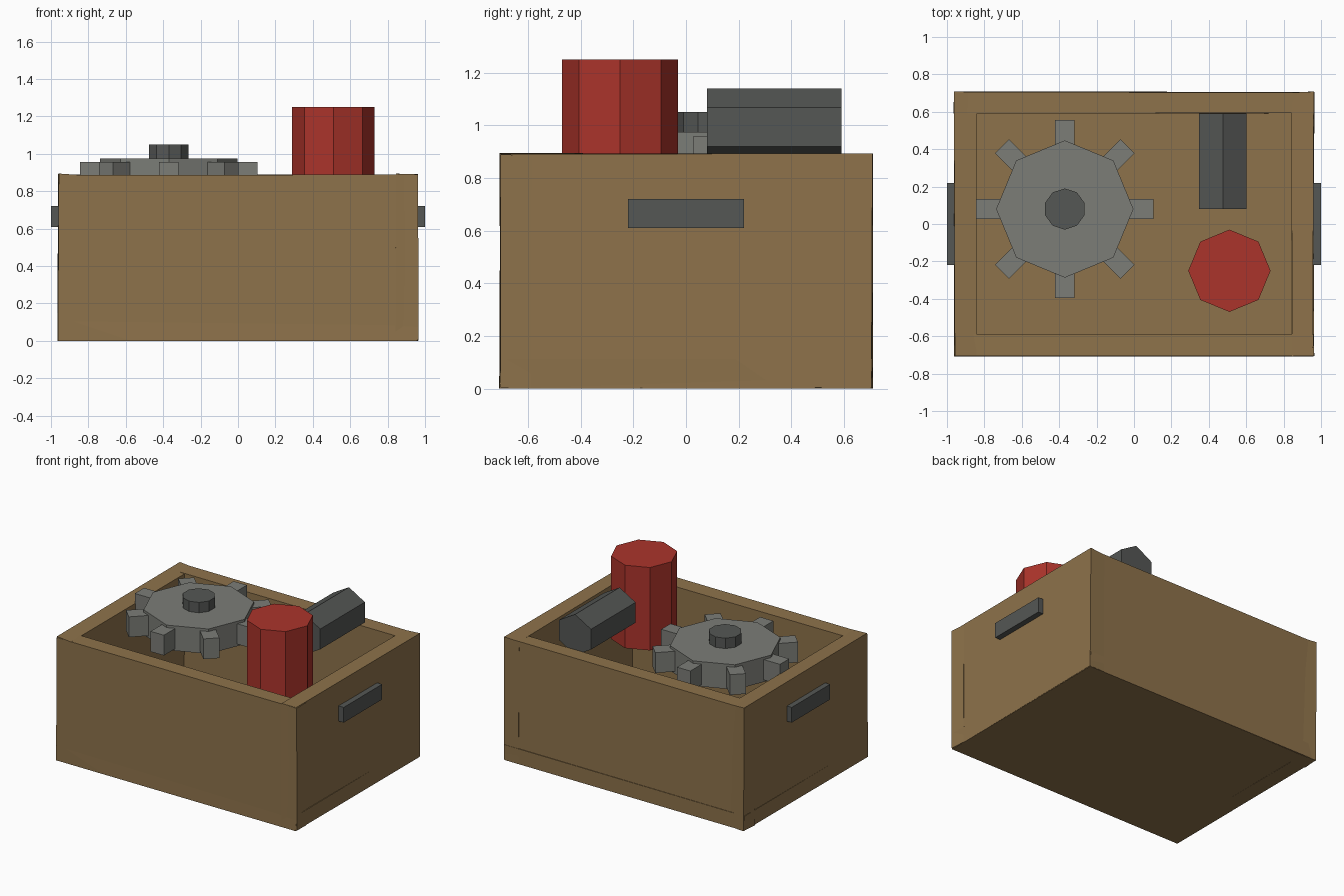
import bpy, random
from math import radians, cos, sin, pi

if "Cube" in bpy.data.objects:
    bpy.data.objects.remove(bpy.data.objects["Cube"])

random.seed(4)


def material(name, rgb):
    m = bpy.data.materials.new(name)
    m.diffuse_color = (*rgb, 1)
    m.use_nodes = True
    m.node_tree.nodes["Principled BSDF"].inputs["Base Color"].default_value = m.diffuse_color
    return m


WOOD = material("wood", (0.27, 0.17, 0.07))
RED = material("red_paint", (0.41, 0.034, 0.024))
STEEL = material("steel", (0.20, 0.205, 0.185))
DARK = material("dark_steel", (0.09, 0.095, 0.09))


def box(name, lo, hi, mat, wobble=0.0, turn=0.0):
    """Axis-aligned box between two corners, optionally hand-hewn or turned."""
    bpy.ops.mesh.primitive_cube_add(
        size=1, location=[(a + b) / 2 for a, b in zip(lo, hi)], rotation=(0, 0, turn))
    ob = bpy.context.object
    ob.name = name
    size = [b - a for a, b in zip(lo, hi)]
    for v in ob.data.vertices:
        for i in range(3):
            v.co[i] = v.co[i] * size[i] + random.uniform(-wobble, wobble)
        if wobble:
            v.co.z = max(v.co.z, -size[2] / 2)
    ob.data.materials.append(mat)
    return ob


def prism(name, sides, radius, depth, centre, mat, rotation=(0, 0, 0)):
    bpy.ops.mesh.primitive_cylinder_add(
        vertices=sides, radius=radius, depth=depth, location=centre, rotation=rotation)
    ob = bpy.context.object
    ob.name = name
    ob.data.materials.append(mat)
    return ob


# Crate: floor and four slightly uneven walls overlapping at the corners
W, D, H, T = 0.96, 0.705, 0.89, 0.115
box("crate_floor", (-W, -D, 0), (W, D, 0.11), WOOD, 0.004)
for label, s in (("front", -1), ("back", 1)):
    y = sorted((s * D, s * (D - T)))
    box(f"{label}_wall", (-W, y[0], 0), (W, y[1], H), WOOD, 0.005)
for label, s in (("left", -1), ("right", 1)):
    x = sorted((s * W, s * (W - T)))
    box(f"{label}_wall", (x[0], -D, 0), (x[1], D, H), WOOD, 0.005)
    # Grip bar on the outside of the end wall
    g = sorted((s * 0.93, s * 1.0))
    box(f"{label}_handle", (g[0], -0.22, 0.61), (g[1], 0.22, 0.72), DARK)

# Gear: octagonal disc, eight teeth and a hub
gx, gy = -0.37, 0.08
prism("gear_disc", 8, 0.367, 0.18, (gx, gy, 0.885), STEEL)
for i in range(8):
    a = i * pi / 4
    cx, cy = gx + 0.40 * cos(a), gy + 0.40 * sin(a)
    box(f"gear_tooth_{i + 1}", (cx - 0.075, cy - 0.053, 0.81),
        (cx + 0.075, cy + 0.053, 0.957), STEEL, turn=a)
prism("gear_hub", 10, 0.11, 0.22, (gx, gy, 0.94), DARK)

# Red octagonal canister
prism("canister", 8, 0.22, 0.60, (0.51, -0.25, 0.95), RED)

# Hexagonal bar lying front to back, one edge upwards
prism("hex_bar", 6, 0.147, 0.51, (0.475, 0.335, 0.993), DARK, (radians(90), 0, 0))
